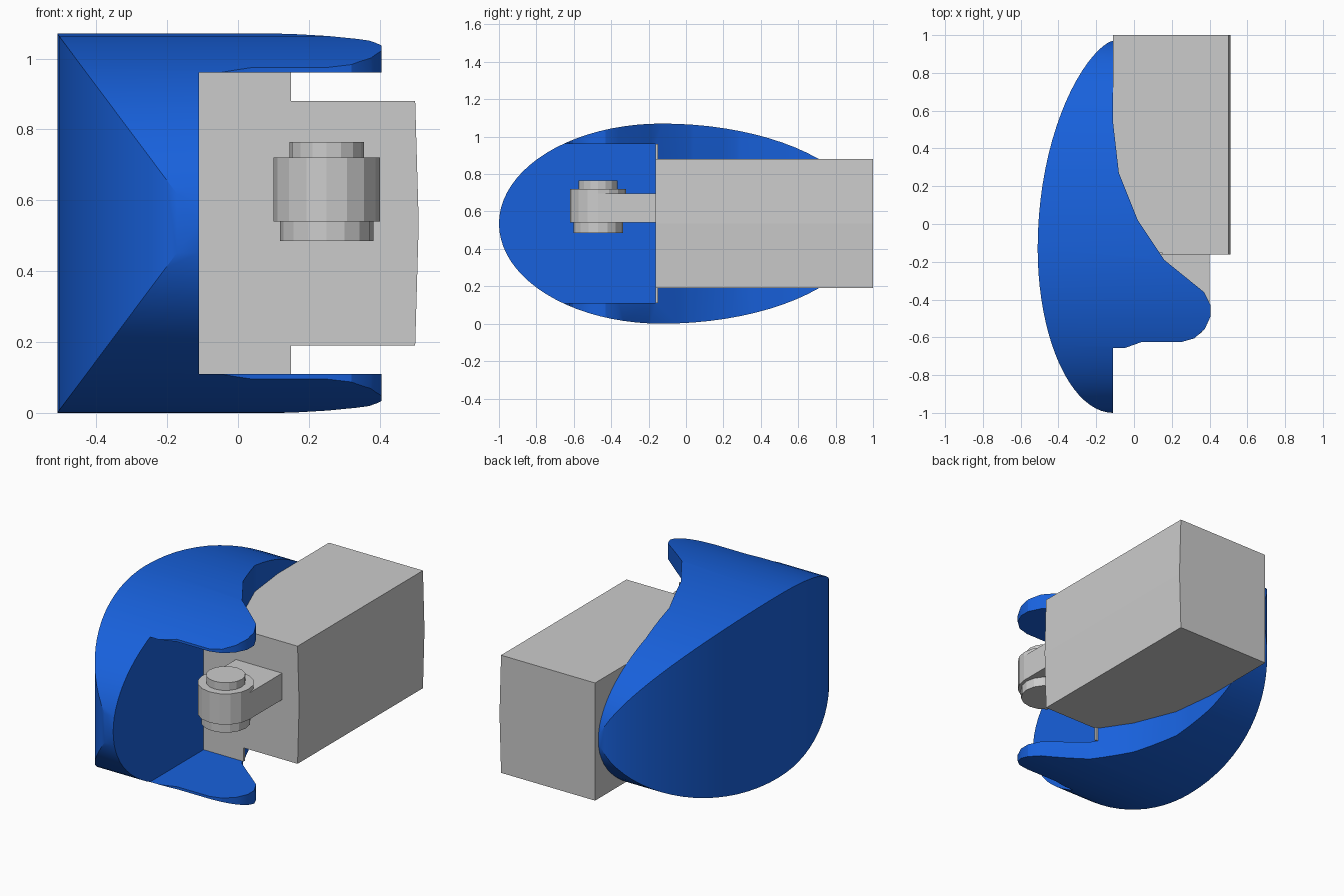
import bpy, bmesh
from math import sin, cos, pi, radians

if "Cube" in bpy.data.objects:
    bpy.data.objects.remove(bpy.data.objects["Cube"])

ZC = 0.535   # mid height


def prism(name, pts, axis, lo, hi):
    """Extrude a 2D outline along one axis (remaining axes keep xyz order)."""
    bm = bmesh.new()

    def place(p, d):
        c = list(p)
        c.insert("xyz".index(axis), d)
        return bm.verts.new(c)

    a = [place(p, lo) for p in pts]
    b = [place(p, hi) for p in pts]
    bm.faces.new(a)
    bm.faces.new(b)
    for i in range(len(pts)):
        j = (i + 1) % len(pts)
        bm.faces.new((a[i], a[j], b[j], b[i]))
    bmesh.ops.recalc_face_normals(bm, faces=bm.faces)
    me = bpy.data.meshes.new(name)
    bm.to_mesh(me)
    bm.free()
    ob = bpy.data.objects.new(name, me)
    bpy.context.collection.objects.link(ob)
    return ob


def rect(a0, b0, a1, b1):
    return [(a0, b0), (a1, b0), (a1, b1), (a0, b1)]


def boolean(ob, tool, op):
    m = ob.modifiers.new(op, 'BOOLEAN')
    m.operation, m.object, m.solver = op, tool, 'EXACT'
    bpy.context.view_layer.objects.active = ob
    bpy.ops.object.modifier_apply(modifier=m.name)
    bpy.data.objects.remove(tool)


def egg_y(t):
    """Lengthwise position: short half-ellipse in front, long one behind."""
    c = -cos(t)
    return -0.13 + c * (0.87 if c < 0 else 1.10)


# Shell: plan outline crossed with egg-shaped side outline
N = 40
back_curve = []
for i in range(N, -1, -1):
    t = pi * i / N
    power = 1.0 if t < pi / 2 else 1.35
    back_curve.append((-0.11 - 0.4 * max(sin(t), 0) ** power, egg_y(t)))
lobe = [(-0.05, -0.657), (0.04, -0.625), (0.25, -0.625), (0.32, -0.605),
        (0.375, -0.555), (0.405, -0.49), (0.405, -0.43), (0.37, -0.36),
        (0.16, -0.19), (0.02, 0.02), (-0.08, 0.27), (-0.11, 0.53)]
shell = prism("shell", back_curve + [(-0.09, -1.0)] + lobe, "z", -0.1, 1.2)

side = []
for i in range(2 * N):
    t = pi * i / N
    y = egg_y(t)
    side.append((y, ZC + 0.535 * sin(t)))
boolean(shell, prism("side_cutter", side, "x", -0.8, 0.8), 'INTERSECT')

# Front recess between the upper and lower lobes
boolean(shell, prism("recess_cutter", rect(-0.11, -1.2, 0.9, -0.16), "z", 0.11, 0.96),
        'DIFFERENCE')

blue = bpy.data.materials.new("blue")
blue.diffuse_color = (0.009, 0.12, 0.72, 1)
blue.use_nodes = True
blue.node_tree.nodes["Principled BSDF"].inputs["Base Color"].default_value = blue.diffuse_color
shell.data.materials.append(blue)
bpy.context.view_layer.objects.active = shell
shell.select_set(True)
bpy.ops.object.shade_smooth_by_angle(angle=radians(25))

# Grey body block with a slightly bowed right side, and plate behind the recess
prism("body_block", [(-0.11, 0.19), (0.5, 0.19), (0.51, ZC), (0.5, 0.88), (-0.11, 0.88)],
      "y", -0.162, 1.0)
prism("recess_plate", rect(-0.11, 0.11, 0.15, 0.96), "y", -0.162, -0.15)

# Hinge arm and stacked round pivot
prism("hinge_arm", rect(0.10, -0.47, 0.40, -0.15), "z", 0.54, 0.695)
for name, r, lo, hi in (("pivot_barrel", 0.15, 0.54, 0.72),
                        ("pivot_cap", 0.105, 0.71, 0.765),
                        ("pivot_foot", 0.132, 0.485, 0.55)):
    ring = [(0.25 + r * cos(2 * pi * k / 16), -0.47 + r * sin(2 * pi * k / 16))
            for k in range(16)]
    prism(name, ring, "z", lo, hi)
